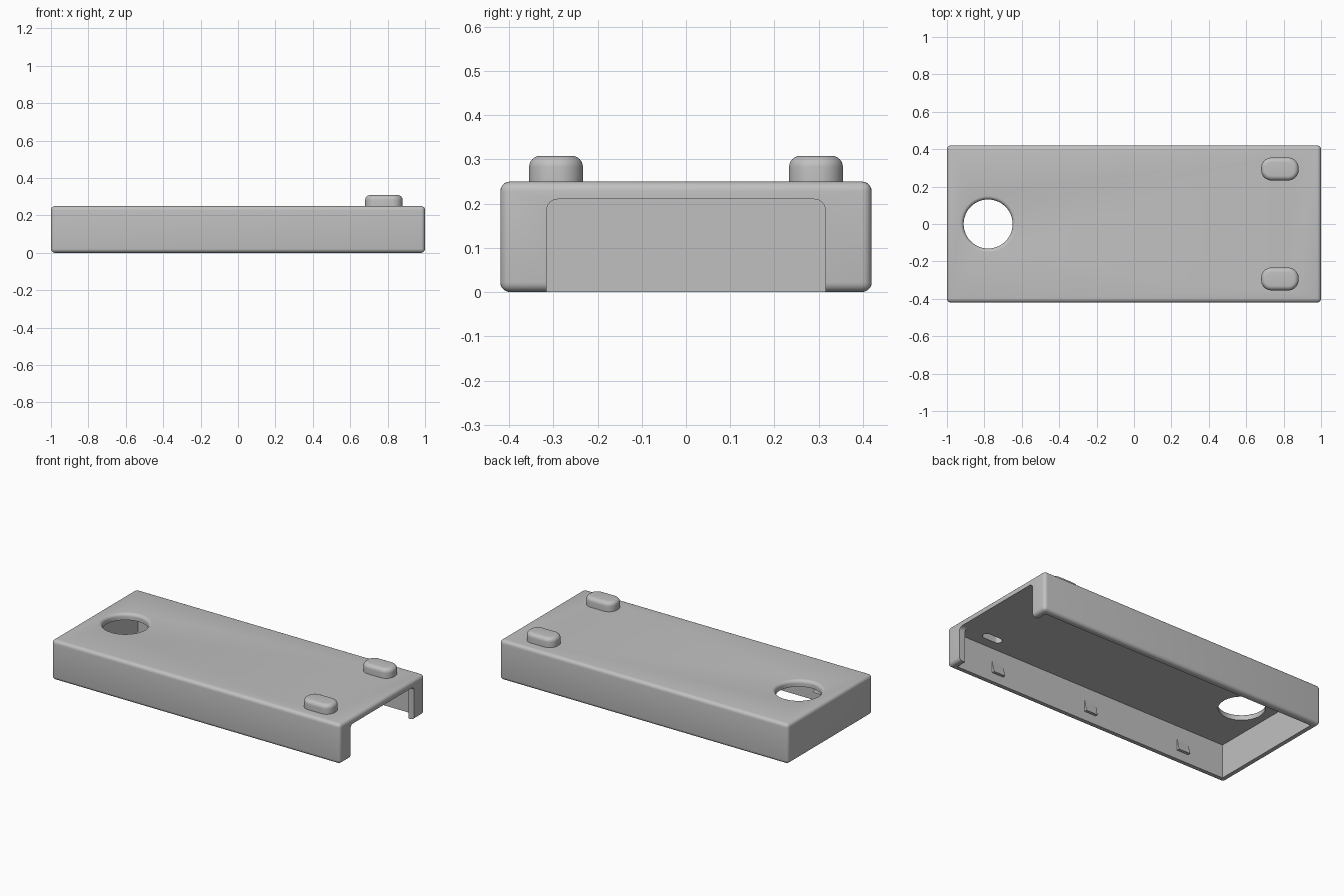
import bpy, bmesh
from math import sin, cos, pi, radians

cube = bpy.data.objects.get("Cube")
if cube:
    bpy.data.objects.remove(cube, do_unlink=True)

grey = bpy.data.materials.new("light_grey_plastic")
grey.use_nodes = True
COLOUR = (0.53, 0.53, 0.53, 1)
grey.diffuse_color = COLOUR
grey.node_tree.nodes["Principled BSDF"].inputs["Base Color"].default_value = COLOUR

WALL, LENGTH, HALF_Y, HEIGHT, FILLET = 0.04, 2.0, 0.42, 0.25, 0.022


def rounded(w, d, r, steps=12):
    """Outline of a rounded rectangle; a circle when r is half of both sides."""
    pts = []
    for k, (sx, sy) in enumerate([(1, 1), (-1, 1), (-1, -1), (1, -1)]):
        for i in range(steps + 1):
            a = (k + i / steps) * pi / 2
            pts.append((sx * (w / 2 - r) + r * cos(a), sy * (d / 2 - r) + r * sin(a)))
    return pts


def loft(name, rings):
    """Closed solid skinned through a list of equal-length 3D rings."""
    bm = bmesh.new()
    loops = [[bm.verts.new(p) for p in ring] for ring in rings]
    n = len(loops[0])
    for a, b in zip(loops, loops[1:]):
        for i in range(n):
            j = (i + 1) % n
            bm.faces.new((a[i], a[j], b[j], b[i]))
    bm.faces.new(loops[0][::-1])
    bm.faces.new(loops[-1])
    bmesh.ops.remove_doubles(bm, verts=bm.verts, dist=1e-5)
    bmesh.ops.recalc_face_normals(bm, faces=bm.faces)
    mesh = bpy.data.meshes.new(name)
    bm.to_mesh(mesh)
    bm.free()
    mesh.materials.append(grey)
    obj = bpy.data.objects.new(name, mesh)
    bpy.context.collection.objects.link(obj)
    return obj


def stack(name, x, y, w, d, r, levels):
    """Upright rounded solid; levels are (z, outward offset) pairs."""
    return loft(name, [[(x + px, y + py, z) for px, py in
                        rounded(w + 2 * o, d + 2 * o, r + o)] for z, o in levels])


def block(name, x, y, z):
    """Box given by its (min, max) range on each axis."""
    return loft(name, [[(x[0], y[0], h), (x[1], y[0], h), (x[1], y[1], h), (x[0], y[1], h)]
                       for h in z])


def apply(obj, kind, **settings):
    mod = obj.modifiers.new(kind, kind)
    for key, value in settings.items():
        setattr(mod, key, value)
    bpy.context.view_layer.objects.active = obj
    bpy.ops.object.modifier_apply(modifier=mod.name)


def combine(obj, other, operation):
    apply(obj, 'BOOLEAN', object=other, operation=operation, solver='EXACT')
    bpy.data.objects.remove(other, do_unlink=True)


# Outer cover with rounded edges
cover = block("cover", (-LENGTH / 2, LENGTH / 2), (-HALF_Y, HALF_Y), (0, HEIGHT))
apply(cover, 'BEVEL', width=FILLET, segments=5)

# Raised buttons with softened tops, near the open end
arc = [(i / 6) * pi / 2 for i in range(7)]
CROWN = 0.025
crown = [(0.308 - CROWN + CROWN * sin(a), CROWN * (cos(a) - 1)) for a in arc]
for side in (-1, 1):
    button = stack("button", 0.78, side * 0.294, 0.2, 0.122, 0.055, [(0.22, 0)] + crown)
    combine(cover, button, 'UNION')

# Hollow inside, open underneath
cavity = block("cavity", (-1 + WALL, 1 - WALL), (-HALF_Y + WALL, HALF_Y - WALL),
               (-0.1, HEIGHT - WALL))
combine(cover, cavity, 'DIFFERENCE')

# Rounded opening in the end wall
notch = loft("notch", [[(x, py, pz - 0.04) for py, pz in rounded(0.63, 0.5, 0.025)]
                       for x in (0.9, 1.1)])
combine(cover, notch, 'DIFFERENCE')

# Round hole with a filleted upper rim
rim = [(HEIGHT - 0.02 + 0.02 * sin(a), 0.02 * (1 - cos(a))) for a in arc]
hole = stack("hole", -0.78, 0, 0.262, 0.262, 0.131, [(0.15, 0)] + rim + [(0.3, 0.02)])
combine(cover, hole, 'DIFFERENCE')

# Hollow slots beneath the buttons
for side in (-1, 1):
    slot = stack("slot", 0.78, side * 0.294, 0.13, 0.05, 0.0249, [(0.15, 0), (0.27, 0)])
    combine(cover, slot, 'DIFFERENCE')

# Wedge clips along both inner side walls
clips = []
for side in (-1, 1):
    for x in (-0.67, 0, 0.67):
        wall = side * (HALF_Y - WALL)
        profile = [(wall + side * 0.005, 0.055), (wall - side * 0.018, 0.055),
                   (wall - side * 0.002, 0.125), (wall + side * 0.005, 0.125)]
        clips.append(loft("wall_clip", [[(x + dx, y, z) for y, z in profile]
                                        for dx in (-0.04, 0.04)]))

# Smooth the fillets, keep real edges sharp
bpy.ops.object.select_all(action='DESELECT')
cover.select_set(True)
bpy.context.view_layer.objects.active = cover
bpy.ops.object.shade_smooth_by_angle(angle=radians(30))
